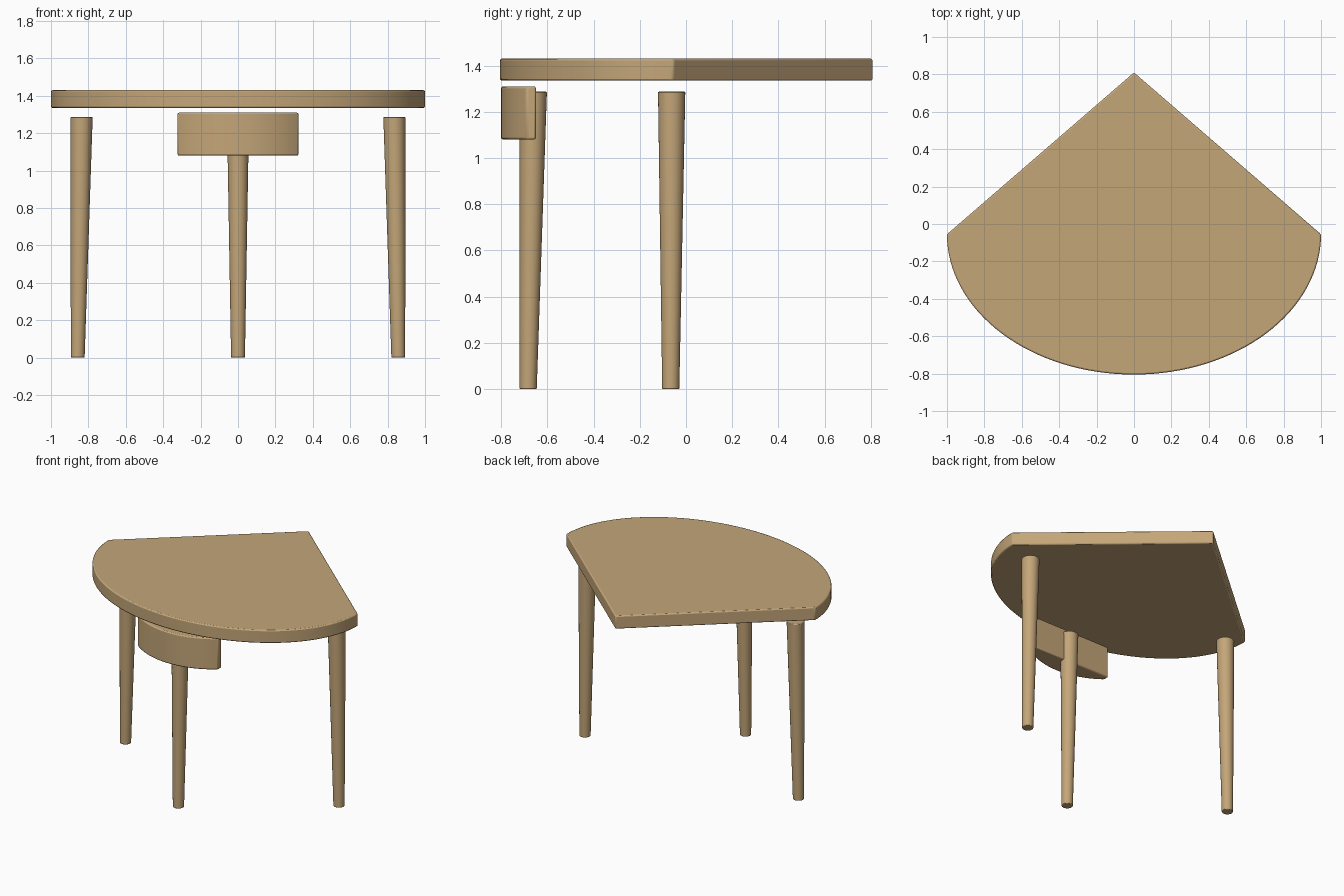
import bpy, bmesh, math
from mathutils import Vector

cube = bpy.data.objects.get("Cube")
if cube:
    bpy.data.objects.remove(cube, do_unlink=True)

wood = bpy.data.materials.new("light_wood")
wood.use_nodes = True
wood.diffuse_color = (0.55, 0.38, 0.19, 1)
wood.node_tree.nodes["Principled BSDF"].inputs["Base Color"].default_value = wood.diffuse_color


def loft(name, bottom, top, bevel):
    """Capped solid between two matching outlines, with rounded rims."""
    bm = bmesh.new()
    low = [bm.verts.new(p) for p in bottom]
    high = [bm.verts.new(p) for p in top]
    bm.faces.new(low)
    bm.faces.new(high)
    n = len(low)
    for i in range(n):
        j = (i + 1) % n
        bm.faces.new((low[i], low[j], high[j], high[i]))
    bmesh.ops.recalc_face_normals(bm, faces=bm.faces)
    mesh = bpy.data.meshes.new(name)
    bm.to_mesh(mesh)
    bm.free()
    obj = bpy.data.objects.new(name, mesh)
    bpy.context.collection.objects.link(obj)
    mesh.materials.append(wood)
    mod = obj.modifiers.new("rounded_rim", "BEVEL")
    mod.width, mod.segments = bevel, 2
    mod.limit_method, mod.angle_limit = "ANGLE", math.radians(40)
    bpy.ops.object.select_all(action="DESELECT")
    obj.select_set(True)
    bpy.context.view_layer.objects.active = obj
    bpy.ops.object.shade_smooth_by_angle(angle=math.radians(35))
    return obj


def slab(name, outline, z0, z1, bevel):
    return loft(name, [(x, y, z0) for x, y in outline],
                [(x, y, z1) for x, y in outline], bevel)


def arc(cx, cy, rx, ry, start, end, steps):
    angles = [start + (end - start) * i / steps for i in range(steps + 1)]
    return [(cx + rx * math.cos(a), cy + ry * math.sin(a)) for a in angles]


# Tabletop: half ellipse in front, pointed at the back
slab("tabletop", arc(0, -0.055, 1, 0.75, math.pi, 2 * math.pi, 64) + [(0, 0.81)],
     1.335, 1.43, 0.008)

# Drawer: bowed front, flat back
half, bow = 0.323, 0.11
radius = (half ** 2 + bow ** 2) / (2 * bow)
spread = math.asin(half / radius)
front = arc(0, radius - 0.8, radius, radius,
            -math.pi / 2 - spread, -math.pi / 2 + spread, 24)
slab("drawer", front + [(half, -0.65), (-half, -0.65)], 1.08, 1.31, 0.008)


# Legs: tapered, outer edge upright
def leg(name, foot, head):
    def ring(centre, r, z):
        return [(x, y, z) for x, y in arc(*centre, r, r, 0, 2 * math.pi, 32)[:-1]]
    loft(name, ring(foot, 0.037, 0), ring(head, 0.059, 1.287), 0.004)


leg("front_leg", (0, -0.683), (0, -0.661))
for side, s in (("left", 1), ("right", -1)):
    leg(side + "_leg", (s * 0.857, -0.066), (s * 0.836, -0.062))
